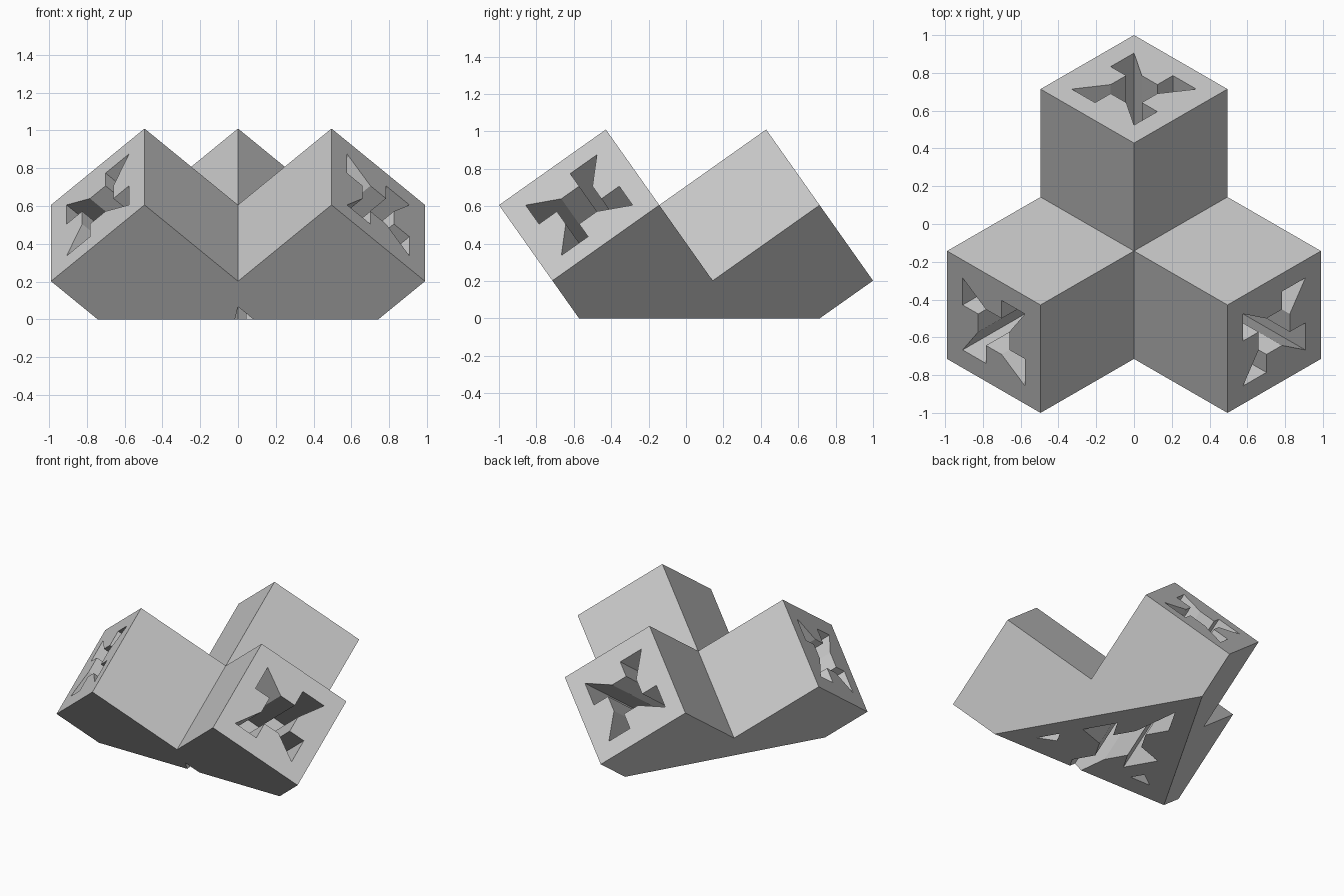
import bpy, bmesh, math
from mathutils import Vector

if "Cube" in bpy.data.objects:
    bpy.data.objects.remove(bpy.data.objects["Cube"])

# Cube frame: three perpendicular axes, all leaning equally upward
H = 2 / 3.5                          # horizontal run of one cube edge
S = H / math.sqrt(2 / 3)             # cube edge length
ORIGIN = Vector((0, 1 - 2 * H, 1.5 * S / math.sqrt(3)))
AXES = [Vector((H * math.cos(math.radians(t)), H * math.sin(math.radians(t)), S / math.sqrt(3)))
        for t in (90, 210, 330)]


def place(p):
    """Cube-frame point (measured down from the inner corner) to world."""
    return ORIGIN - sum((AXES[i] * p[i] for i in range(3)), Vector())


def finish(bm, name):
    bmesh.ops.recalc_face_normals(bm, faces=bm.faces)
    mesh = bpy.data.meshes.new(name)
    bm.to_mesh(mesh)
    bm.free()
    ob = bpy.data.objects.new(name, mesh)
    bpy.context.collection.objects.link(ob)
    return ob


# Body: a centre cube and three arm cubes, outer walls only
bm = bmesh.new()
cells = [(0, 0, 0), (-1, 0, 0), (0, -1, 0), (0, 0, -1)]
for cell in cells:
    for k in range(3):
        for side in (0, 1):
            near = list(cell)
            near[k] += 2 * side - 1
            if tuple(near) in cells:
                continue
            quad = []
            for i, j in ((0, 0), (1, 0), (1, 1), (0, 1)):
                p = list(cell)
                p[k] += side
                p[(k + 1) % 3] += i
                p[(k + 2) % 3] += j
                quad.append(bm.verts.new(place(p)))
            bm.faces.new(quad)
bmesh.ops.remove_doubles(bm, verts=bm.verts, dist=1e-4)
bmesh.ops.recalc_face_normals(bm, faces=bm.faces)

# Flat base cut across the lowest corner
bmesh.ops.bisect_plane(bm, geom=bm.verts[:] + bm.edges[:] + bm.faces[:], dist=1e-5,
                       plane_co=(0, 0, 0), plane_no=(0, 0, 1), clear_inner=True)
bmesh.ops.holes_fill(bm, edges=[e for e in bm.edges if e.is_boundary], sides=0)
bmesh.ops.dissolve_limit(bm, angle_limit=0.01, verts=bm.verts, edges=bm.edges)
body = finish(bm, "tripod_body")

# Tunnel profile: four corner squares overlapping a middle square, in twelfths
outline = []
quarter = [(2, 2), (5, 2), (5, 4), (7, 4)]
for turn in range(4):
    outline += quarter
    quarter = [(12 - v, u) for u, v in quarter]

# Tunnels: the back one runs right through, the front two stop at the centre cube
bm = bmesh.new()
for k, end in enumerate((1.2, 0, 0)):
    rings = []
    for depth in (-1.2, end):
        ring = []
        for u, v in outline:
            p = [0, 0, 0]
            p[k], p[(k + 1) % 3], p[(k + 2) % 3] = depth, u / 12, v / 12
            ring.append(bm.verts.new(place(p)))
        rings.append(ring)
        bm.faces.new(ring)
    n = len(outline)
    for i in range(n):
        j = (i + 1) % n
        bm.faces.new((rings[0][i], rings[0][j], rings[1][j], rings[1][i]))
cutter = finish(bm, "tunnel_cutter")
cutter.hide_render = True

cut = body.modifiers.new("tunnels", 'BOOLEAN')
cut.operation = 'DIFFERENCE'
cut.solver = 'EXACT'
cut.object = cutter
bpy.context.view_layer.objects.active = body
body.select_set(True)
bpy.ops.object.modifier_apply(modifier=cut.name)
bpy.data.objects.remove(cutter)

# Single plain grey
grey = bpy.data.materials.new("light_grey")
grey.diffuse_color = (0.6, 0.6, 0.6, 1)
grey.use_nodes = True
grey.node_tree.nodes["Principled BSDF"].inputs["Base Color"].default_value = grey.diffuse_color
body.data.materials.clear()
body.data.materials.append(grey)
for f in body.data.polygons:
    f.material_index = 0
